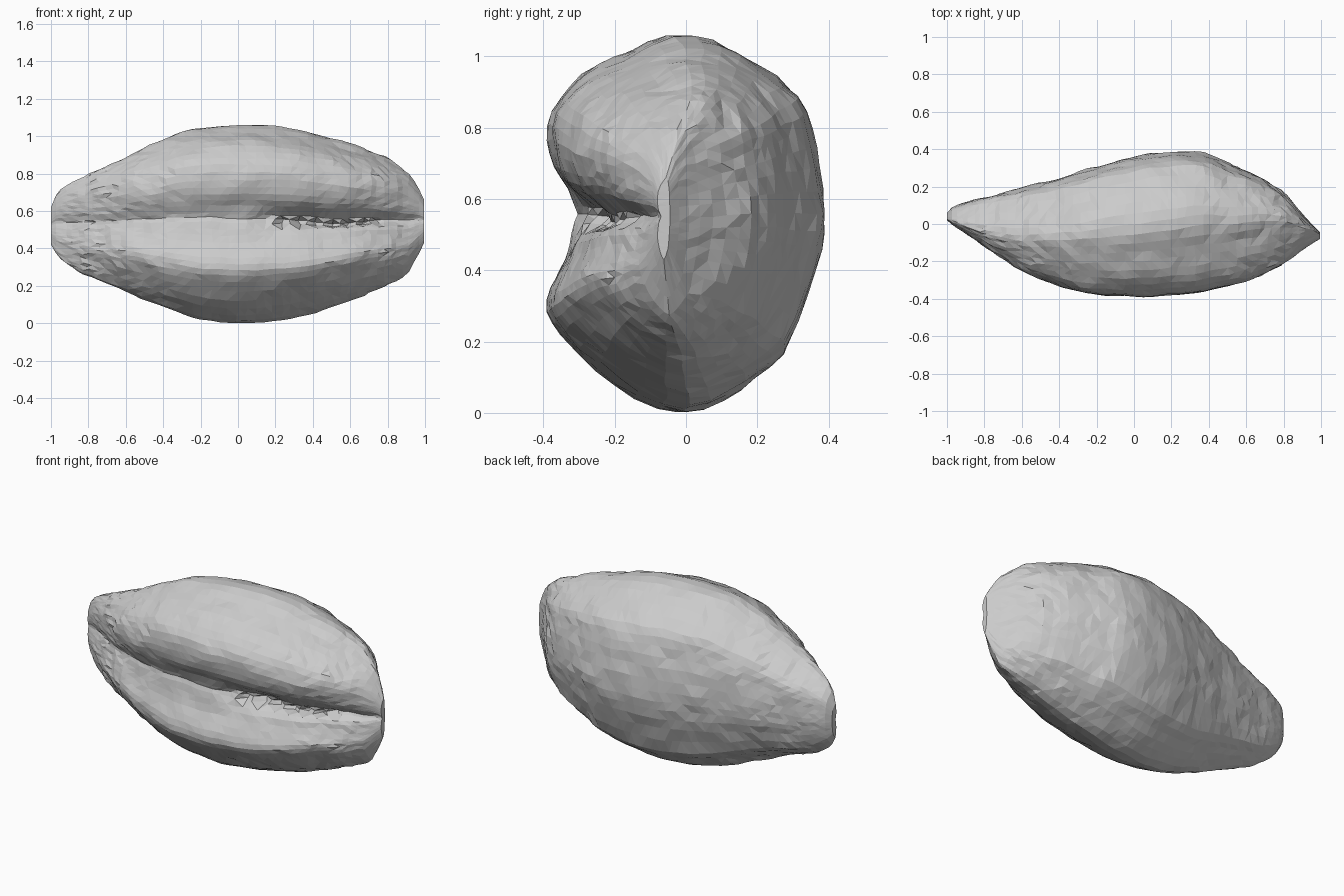
import bpy, bmesh, math, random
from mathutils import noise, Vector

if "Cube" in bpy.data.objects:
    bpy.data.objects.remove(bpy.data.objects["Cube"])

random.seed(4)

# stations along the shell: x, bottom z, top z, front y, back y
STATIONS = [
    (-1.0, .42, .62, .02, .06), (-.97, .37, .69, -.005, .09), (-.9, .305, .745, -.05, .115),
    (-.8, .25, .795, -.12, .145), (-.6, .175, .885, -.25, .195), (-.45, .11, .955, -.315, .235),
    (-.3, .047, 1.02, -.36, .275), (-.15, .012, 1.05, -.38, .32), (0, -.004, 1.06, -.387, .36),
    (.2, .01, 1.05, -.38, .388), (.37, .047, 1.022, -.36, .38), (.5, .085, .985, -.33, .325),
    (.65, .14, .94, -.285, .265), (.8, .2, .88, -.21, .165), (.9, .26, .81, -.14, .05),
    (.96, .36, .73, -.1, -.01), (.995, .43, .66, -.08, -.045)]

# mid cross-section (y, z), anticlockwise from the bottom, with two lips at the front
PROFILE = [
    (0, .0), (.11, .04), (.2, .1), (.275, .165), (.34, .33), (.375, .45), (.385, .56),
    (.37, .7), (.345, .81), (.305, .9), (.19, .985), (.07, 1.05), (-.04, 1.06), (-.14, 1.02),
    (-.24, .975), (-.32, .92), (-.37, .85), (-.385, .77), (-.365, .69), (-.33, .63),
    (-.305, .585), (-.295, .565), (-.305, .54), (-.315, .5), (-.335, .43),
    (-.375, .35), (-.385, .285), (-.345, .22), (-.25, .125), (-.13, .045)]


def hermite(p0, p1, m0, m1, t):
    a, b = t * t, t * t * t
    return (2*b - 3*a + 1)*p0 + (b - 2*a + t)*m0 + (3*a - 2*b)*p1 + (b - a)*m1


def station(x):
    s = STATIONS
    i = max(k for k in range(len(s) - 1) if s[k][0] <= x or k == 0)
    h = s[i+1][0] - s[i][0]

    def slope(k, c):
        a, b = max(k - 1, 0), min(k + 1, len(s) - 1)
        return (s[b][c] - s[a][c]) / (s[b][0] - s[a][0]) * h
    return [hermite(s[i][c], s[i+1][c], slope(i, c), slope(i+1, c), (x - s[i][0]) / h)
            for c in range(1, 5)]


# smooth closed section: extra points on the longer profile segments
section = []
n = len(PROFILE)
for i in range(n):
    p = [Vector(PROFILE[(i + k) % n]) for k in (-1, 0, 1, 2)]
    for t in ((0, .5) if (p[2] - p[1]).length > .06 else (0,)):
        section.append(hermite(p[1], p[2], (p[2] - p[0]) / 2, (p[3] - p[1]) / 2, t))

# rings are packed closer together towards both tips
RINGS = 50
bm = bmesh.new()
rings = []
for r in range(RINGS + 1):
    w = r / RINGS * 2 - 1
    x = -.0025 + .9975 * (.65 * w + .35 * math.sin(w * math.pi / 2))
    zb, zt, yf, yb = station(min(max(x, -1), .995))
    ends = min(1, (1 - abs(x)) * 5)
    ring = []
    for y, z in section:
        u, v = y / .385, (z - .53) / .53
        # crest leans forward at the left tip, back at the right tip
        lean = -.6 * abs(x) ** 2.5 if x < 0 else (.45 * x ** 2 if v > 0 else 0)
        u += lean * v * v * max(0, 1 - u * u)
        if y < -.28:
            # aperture deepens to the right and at the tips, with small teeth
            near = math.exp(-((z - .56) / .05) ** 2)
            u += near * (.2 * max(0, min(1, (x - .05) / .3)) + .15 * abs(x) ** 4)
        py = (yf + yb) / 2 + u * (yb - yf) / 2
        pz = (zb + zt) / 2 + v * (zt - zb) / 2
        if y < -.28:
            pz -= .03 * near * math.exp(-((x - .5) / .28) ** 2)
            if .15 < x < .75 and .51 < z < .57:
                py += .02 * (-1) ** r
        # worn, uneven surface
        q = Vector((x * 8, py * 10, pz * 10))
        k = .01 * ends
        jx = random.uniform(-.01, .01) * ends
        ring.append(bm.verts.new((x + jx, py + k * noise.noise(q),
                                  max(.002, pz + k * noise.noise(q + Vector((9, 9, 9)))))))
    rings.append(ring)

m = len(section)
for a, b in zip(rings, rings[1:]):
    for j in range(m):
        bm.faces.new((a[j], a[(j+1) % m], b[(j+1) % m], b[j]))
bm.faces.new(rings[0])
bm.faces.new(rings[-1])
# merge the tiny triangles at the tips
bmesh.ops.remove_doubles(bm, verts=bm.verts[:], dist=.008)
bmesh.ops.triangulate(bm, faces=bm.faces[:])
bmesh.ops.recalc_face_normals(bm, faces=bm.faces[:])

mesh = bpy.data.meshes.new("shell")
bm.to_mesh(mesh)
bm.free()
shell = bpy.data.objects.new("shell", mesh)
bpy.context.collection.objects.link(shell)
